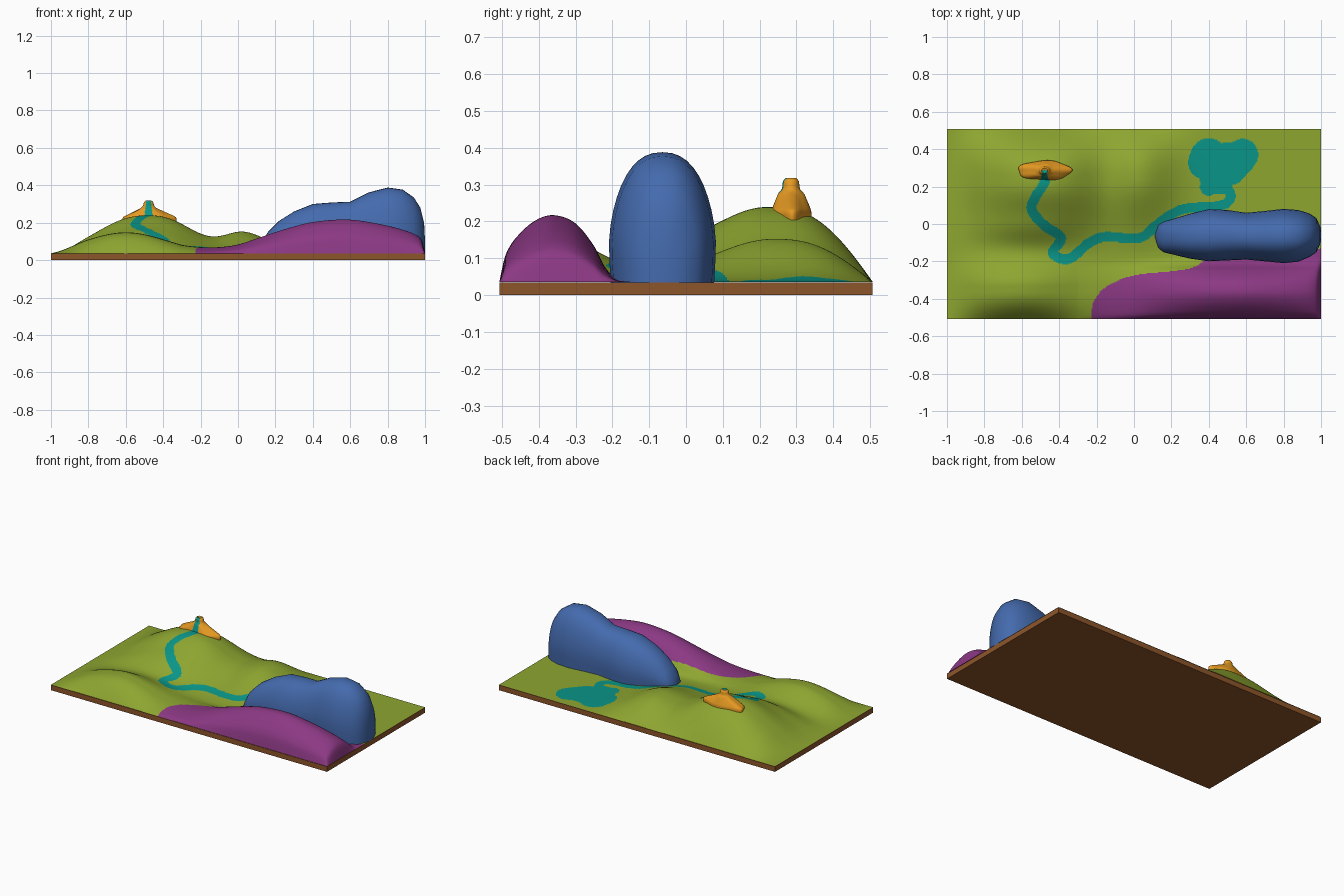
import bpy, bmesh, math

if "Cube" in bpy.data.objects:
    bpy.data.objects.remove(bpy.data.objects["Cube"])

W, D = 1.0, 0.507          # half length and half depth
FLOOR = 0.036              # lowest ground level


def material(name, rgb):
    m = bpy.data.materials.new(name)
    m.diffuse_color = (*rgb, 1)
    m.use_nodes = True
    m.node_tree.nodes["Principled BSDF"].inputs["Base Color"].default_value = m.diffuse_color
    return m


GREEN = material("grass_green", (0.27, 0.38, 0.030))
PURPLE = material("ridge_purple", (0.26, 0.040, 0.23))
TEAL = material("water_teal", (0.003, 0.30, 0.245))
BLUE = material("hill_blue", (0.058, 0.145, 0.42))
ORANGE = material("rock_orange", (0.78, 0.32, 0.016))
BROWN = material("earth_brown", (0.27, 0.092, 0.024))


def curve(pts, t):
    """Smooth curve value through (t, value) points."""
    n = len(pts)
    if t <= pts[0][0]:
        return pts[0][1]
    if t >= pts[-1][0]:
        return pts[-1][1]
    i = max(k for k in range(n - 1) if pts[k][0] <= t)

    def slope(k):
        a, b = pts[max(k - 1, 0)], pts[min(k + 1, n - 1)]
        return (b[1] - a[1]) / (b[0] - a[0])
    (x0, y0), (x1, y1) = pts[i], pts[i + 1]
    h = x1 - x0
    u = (t - x0) / h
    return (y0 * (2*u**3 - 3*u*u + 1) + y1 * (3*u*u - 2*u**3)
            + h * slope(i) * (u**3 - 2*u*u + u) + h * slope(i + 1) * (u**3 - u*u))


def make(name, verts, faces, mats, rule=None, angle=40):
    me = bpy.data.meshes.new(name)
    me.from_pydata(verts, [], faces)
    for m in mats:
        me.materials.append(m)
    if rule:
        for p in me.polygons:
            p.material_index = rule(p)
    ob = bpy.data.objects.new(name, me)
    bpy.context.collection.objects.link(ob)
    if name != "ground":
        bm = bmesh.new()
        bm.from_mesh(me)
        bmesh.ops.recalc_face_normals(bm, faces=bm.faces)
        bm.to_mesh(me)
        bm.free()
    bpy.ops.object.select_all(action='DESELECT')
    ob.select_set(True)
    bpy.context.view_layer.objects.active = ob
    if angle:
        bpy.ops.object.shade_smooth_by_angle(angle=math.radians(angle))
    return ob


def loft(name, rings, mats, rule=None):
    n = len(rings[0])
    verts = [v for r in rings for v in r]
    faces = [(i*n + j, i*n + (j+1) % n, (i+1)*n + (j+1) % n, (i+1)*n + j)
             for i in range(len(rings) - 1) for j in range(n)]
    faces += [tuple(range(n)), tuple(range(len(verts) - n, len(verts)))]
    return make(name, verts, faces, mats, rule)


# Earth slab
b = 0.034
make("earth_slab",
     [(x, y, z) for z in (0, b) for x, y in ((-W, -D), (W, -D), (W, D), (-W, D))],
     [(0, 1, 2, 3), (4, 5, 6, 7), (0, 1, 5, 4), (1, 2, 6, 5), (2, 3, 7, 6), (3, 0, 4, 7)],
     [BROWN], angle=0)


# Ground heights: green hills, a terrace and the purple ridge
def bump(x, y, cx, cy, amp, sl, sr, sf, sb, p=2):
    sx = sl if x < cx else sr
    sy = sf if y < cy else sb
    return amp * math.exp(-abs((x-cx)/sx)**p/2 - ((y-cy)/sy)**2/2)


def edge(d, w, p):
    return 1 - max(0, 1 - d / w) ** p


CREST = [(-.3, 0), (-.23, .008), (-.1, .025), (0, .045), (.1, .08), (.2, .115), (.3, .146),
         (.4, .17), (.55, .184), (.65, .178), (.8, .15), (.9, .122), (.96, .095), (.985, .065), (1, 0)]
CROSS = [(-.507, 0), (-.49, .4), (-.45, .72), (-.4, .93), (-.355, .98), (-.3, .86),
         (-.25, .53), (-.22, .22), (-.19, .05), (-.15, 0)]
BORDER = [(-.232, -.51), (-.225, -.43), (-.15, -.335), (0, -.275), (.2, -.252),
          (.32, -.23), (.4, -.185), (1, -.13)]

NX, NY = 360, 182
xs = [-W + 2*W*i/NX for i in range(NX + 1)]
ys = [-D + 2*D*j/NY for j in range(NY + 1)]
crest = [curve(CREST, x) for x in xs]
cross = [curve(CROSS, y) for y in ys]
border = [curve(BORDER, x) if x > -.232 else -1 for x in xs]


def height(i, j):
    x, y = xs[i], ys[j]
    hills = (bump(x, y, -.48, .22, .203, .26, .235, .185, .34, 2.4)
             + bump(x, y, -.55, -.03, .025, .2, .15, .06, .06)
             + bump(x, y, -.6, -.33, .11, .22, .22, .26, .1)
             + bump(x, y, .035, .24, .108, .11, .13, .17, .32))
    hills *= edge(D - y, .25, 2.5) * edge(D + y, .15, 2.5) * edge(W - abs(x), .2, 2)
    return FLOOR + hills + crest[i] * cross[j]


# River path and lake, stamped as discs onto the ground cells
RIVER = [(-.475, .29), (-.48, .22), (-.535, .13), (-.545, .07), (-.476, -.01), (-.39, -.075),
         (-.435, -.155), (-.35, -.188), (-.245, -.105), (-.155, -.068), (.03, -.073),
         (.14, .01), (.26, .078), (.46, .098), (.515, .14), (.5, .2)]
px = [(k, p[0]) for k, p in enumerate(RIVER)]
py = [(k, p[1]) for k, p in enumerate(RIVER)]
steps = 40
discs = [(curve(px, k/steps), curve(py, k/steps), .026) for k in range(steps*(len(RIVER)-1))]
discs += [(.40, .36, .098), (.385, .33, .095), (.58, .37, .085), (.56, .35, .09),
          (.44, .25, .09), (.5, .32, .115), (.40, .2, .048), (.48, .21, .05)]
water = set()
cw, ch = 2*W/NX, 2*D/NY
for cx, cy, r in discs:
    for i in range(int((cx-r+W)/cw) - 1, int((cx+r+W)/cw) + 2):
        for j in range(int((cy-r+D)/ch) - 1, int((cy+r+D)/ch) + 2):
            if math.hypot(-W + (i+.5)*cw - cx, -D + (j+.5)*ch - cy) < r:
                water.add((i, j))


def ground_colour(p):
    i, j = divmod(p.index, NY)
    if ys[j] + ch/2 < border[i]:
        return 1
    return 2 if (i, j) in water else 0


m = NY + 1
make("ground", [(xs[i], ys[j], height(i, j)) for i in range(NX+1) for j in range(m)],
     [(i*m+j, (i+1)*m+j, (i+1)*m+j+1, i*m+j+1) for i in range(NX) for j in range(NY)],
     [GREEN, PURPLE, TEAL], ground_colour, 60)

# Blue hill: rounded sections (x, y low, y high, top)
SECT = [(.113, -.075, -.05, .06), (.13, -.13, 0, .1), (.16, -.155, .015, .15),
        (.22, -.17, .035, .21), (.3, -.19, .06, .26), (.4, -.205, .085, .3),
        (.5, -.2, .08, .308), (.6, -.195, .065, .312), (.7, -.205, .075, .362),
        (.8, -.215, .087, .388), (.88, -.207, .08, .377), (.94, -.18, .06, .335),
        (.975, -.155, .035, .28), (.995, -.11, -.01, .2), (1, -.075, -.045, .1)]
rings = []
for x, lo, hi, top in SECT:
    ring = []
    for k in range(25):
        a = math.pi * k / 24
        c, s = math.cos(a), max(0, math.sin(a))
        tuck = 1 - .07 * max(0, 1 - s / .3)      # base pulls in slightly
        ring.append((x, (lo+hi)/2 + (hi-lo)/2 * tuck * math.copysign(abs(c)**.86, c),
                     .03 + (top-.03) * s**.84))
    rings.append(ring)
loft("blue_hill", rings, [BLUE])

# Orange summit rock with the spring running down its front
RX = [(.195, .14), (.228, .14), (.243, .115), (.263, .072), (.277, .045), (.288, .032),
      (.31, .024), (.318, .016)]
RY = [(.195, .054), (.228, .053), (.243, .048), (.263, .040), (.277, .034), (.288, .025),
      (.31, .021), (.318, .014)]
rings = []
for k in range(29):
    z = .195 + .123 * k / 28
    ring = []
    for q in range(128):
        a = 2 * math.pi * q / 128
        w = 1 + .05 * math.sin(5*a + 1) * (z < .275)
        ring.append((-.478 + curve(RX, z)*w*math.cos(a), .285 + curve(RY, z)*w*math.sin(a), z))
    rings.append(ring)
rings.append([(-.478 + .3*(x+.478), .285 + .3*(y-.285), .312) for x, y, z in rings[-1]])


def rock_colour(p):
    c = p.center
    return int(c.y < .287 and abs(c.x + .478) < .012 + .12*(.318 - c.z) and c.z > .2)


loft("summit_rock", rings, [ORANGE, TEAL], rock_colour)
